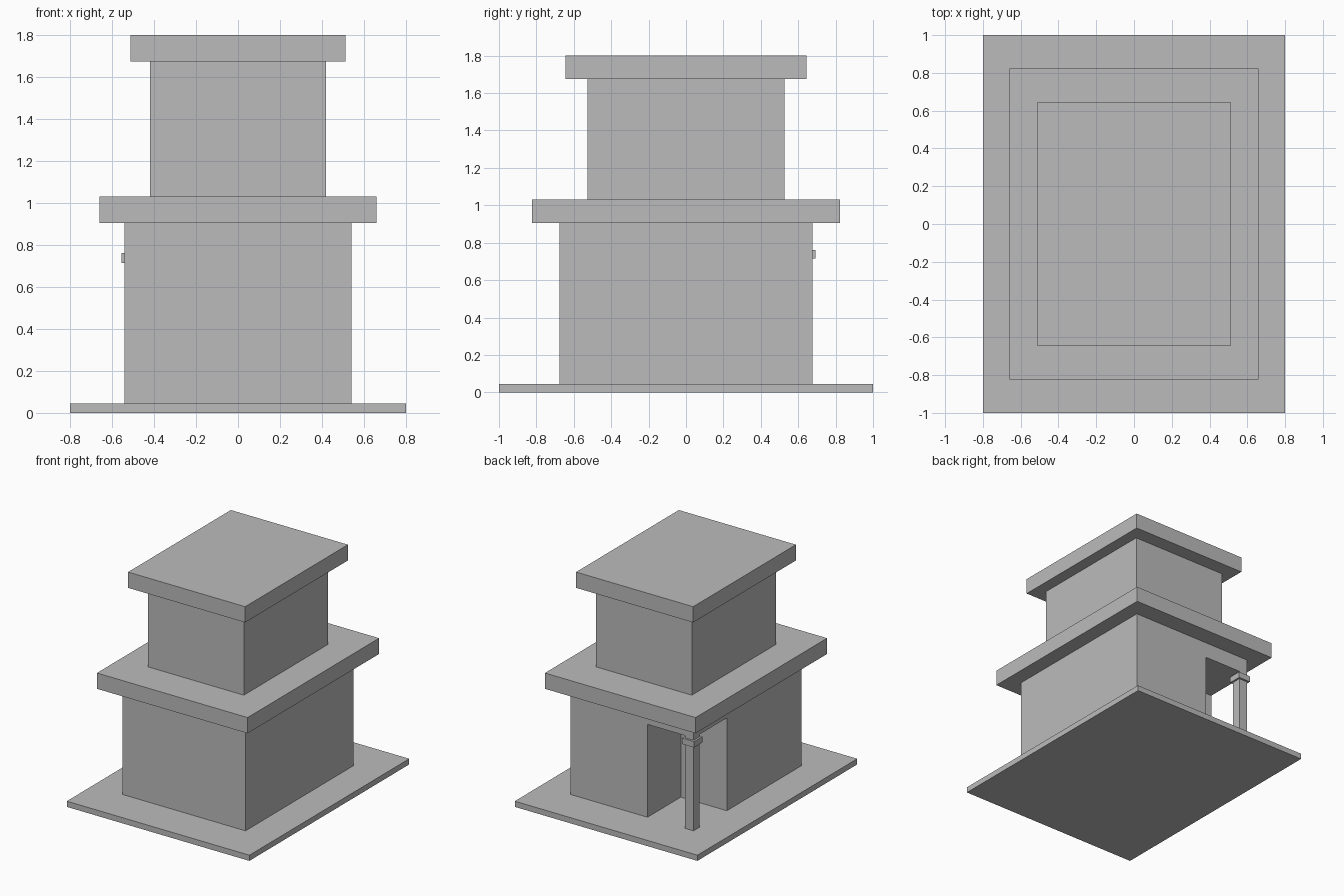
import bpy

cube = bpy.data.objects.get("Cube")
if cube:
    bpy.data.objects.remove(cube, do_unlink=True)

grey = bpy.data.materials.new("plain_grey")
grey.use_nodes = True
grey.diffuse_color = (0.5, 0.5, 0.5, 1)
grey.node_tree.nodes["Principled BSDF"].inputs["Base Color"].default_value = (0.5, 0.5, 0.5, 1)


def box(name, half_x, half_y, bottom, top, centre=(0, 0)):
    """Flat-faced block given by half widths and its height range."""
    bpy.ops.mesh.primitive_cube_add(size=2, location=(*centre, (bottom + top) / 2))
    ob = bpy.context.object
    ob.name = ob.data.name = name
    ob.scale = (half_x, half_y, (top - bottom) / 2)
    bpy.ops.object.transform_apply(location=False, rotation=False, scale=True)
    ob.data.materials.append(grey)
    return ob


# Stacked slabs and storeys
BASE, EAVE, DECK, TOP_EAVE = 0.045, 0.905, 1.03, 1.675
box("base_slab", 0.8, 1.0, 0, BASE)
lower = box("lower_storey", 0.54, 0.677, BASE, EAVE)
box("lower_roof", 0.66, 0.823, EAVE, DECK)
box("upper_storey", 0.42, 0.527, DECK, TOP_EAVE)
box("upper_roof", 0.513, 0.643, TOP_EAVE, 1.8)

# Open porch cut out of the back corner, under a lintel
LINTEL = 0.78
cutter = box("porch_cutter", 0.4, 0.4, -0.2, LINTEL, (-0.537, 0.66))
cutter.hide_render = True
cut = lower.modifiers.new("porch", "BOOLEAN")
cut.operation = "DIFFERENCE"
cut.solver = "EXACT"
cut.object = cutter
bpy.context.view_layer.objects.active = lower
bpy.ops.object.modifier_apply(modifier=cut.name)
bpy.data.objects.remove(cutter, do_unlink=True)

# Corner post with its square capital
corner = (-0.503, 0.64)
box("porch_post", 0.037, 0.037, BASE, LINTEL, corner)
box("post_capital", 0.053, 0.053, 0.715, 0.762, corner)
